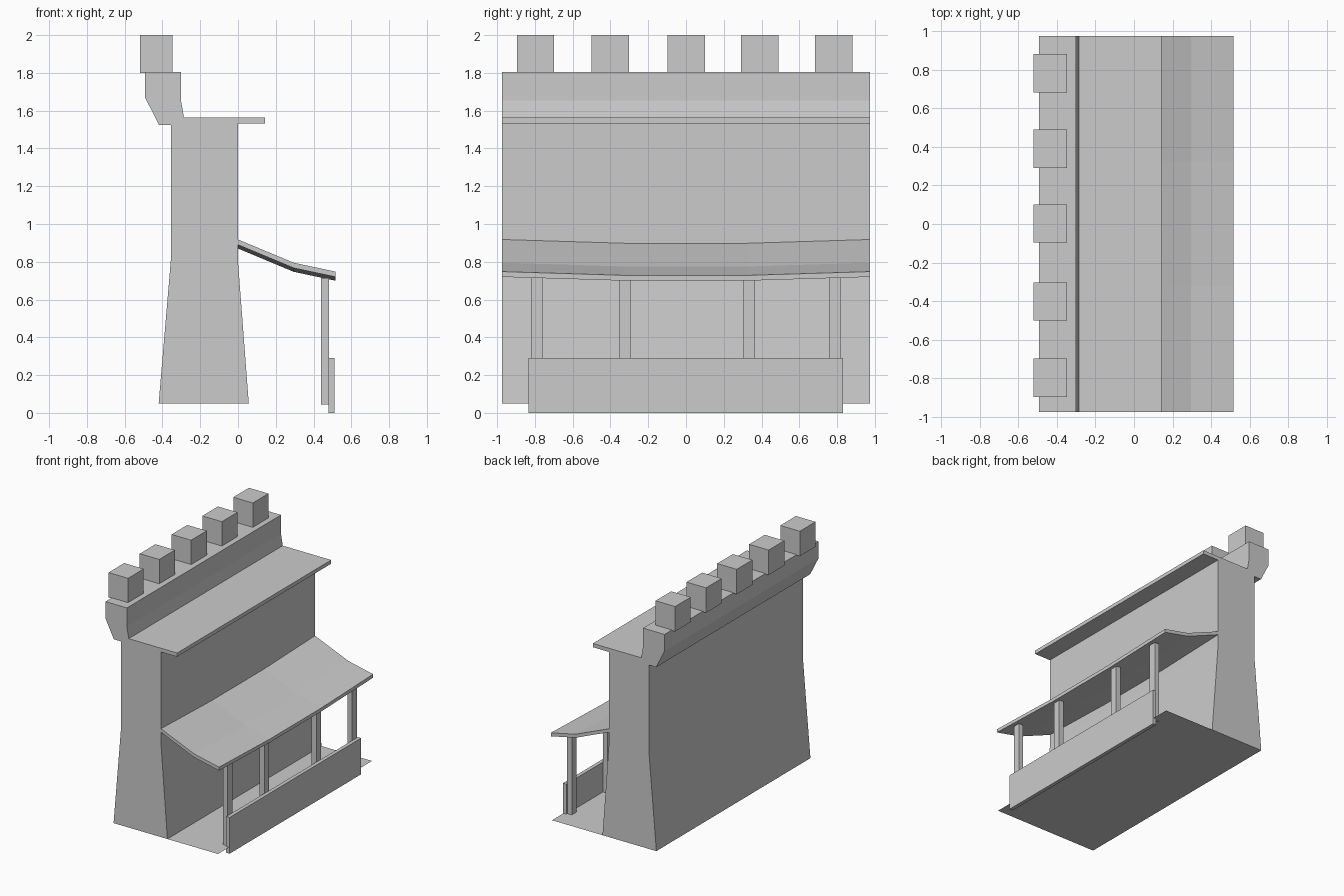
import bpy
import bmesh

if "Cube" in bpy.data.objects:
    bpy.data.objects.remove(bpy.data.objects["Cube"])

HALF = 0.975  # half length of the wall along y


def finish(name, bm):
    bmesh.ops.recalc_face_normals(bm, faces=bm.faces)
    mesh = bpy.data.meshes.new(name)
    bm.to_mesh(mesh)
    bm.free()
    obj = bpy.data.objects.new(name, mesh)
    bpy.context.collection.objects.link(obj)
    return obj


def loft(name, profile, stations):
    """Sweep a closed xz profile along y; stations are (y, z offset)."""
    bm = bmesh.new()
    rings = [[bm.verts.new((x, y, z + dz)) for x, z in profile] for y, dz in stations]
    n = len(profile)
    for a, b in zip(rings, rings[1:]):
        for i in range(n):
            j = (i + 1) % n
            bm.faces.new((a[i], a[j], b[j], b[i]))
    bm.faces.new(rings[0])
    bm.faces.new(rings[-1])
    return finish(name, bm)


def box(name, x0, x1, y0, y1, z0, z1):
    profile = [(x0, z0), (x1, z0), (x1, z1), (x0, z1)]
    return loft(name, profile, [(y0, 0), (y1, 0)])


ends = [(-HALF, 0), (HALF, 0)]

# Battered wall shaft
loft("wall", [(-0.42, 0.05), (0.057, 0.05), (0, 0.80), (0, 1.535),
              (-0.355, 1.535), (-0.355, 0.815)], ends)

# Walkway and flared parapet in one section
loft("walkway_parapet", [(-0.418, 1.523), (-0.355, 1.523), (-0.355, 1.533),
                         (0.143, 1.533), (0.143, 1.563), (-0.286, 1.563),
                         (-0.302, 1.655), (-0.302, 1.805), (-0.492, 1.805),
                         (-0.492, 1.67)], ends)

# Merlons
for i, y in enumerate((-0.797, -0.402, 0.002, 0.39, 0.782)):
    box(f"merlon_{i + 1}", -0.52, -0.347, y - 0.099, y + 0.099, 1.80, 2.0)

# Sagging canopy: bent section that dips in the middle third
top = [(0, 0.918), (0.295, 0.795), (0.515, 0.748)]
under = [(x, z - 0.028) for x, z in reversed(top)]
loft("canopy", top + under,
     [(-HALF, 0), (-0.325, -0.02), (0.325, -0.02), (HALF, 0)])

# Canopy posts
for i, y in enumerate((-0.79, -0.325, 0.335, 0.787)):
    box(f"post_{i + 1}", 0.44, 0.482, y - 0.03, y + 0.03, 0.045, 0.715)

# Front railing panel
box("railing_panel", 0.48, 0.51, -0.835, 0.83, 0, 0.29)

# Thin porch floor
bm = bmesh.new()
bm.faces.new([bm.verts.new((x, y, 0.05)) for x, y in
              ((0.03, -HALF), (0.505, -HALF), (0.505, HALF), (0.03, HALF))])
finish("porch_floor", bm)
